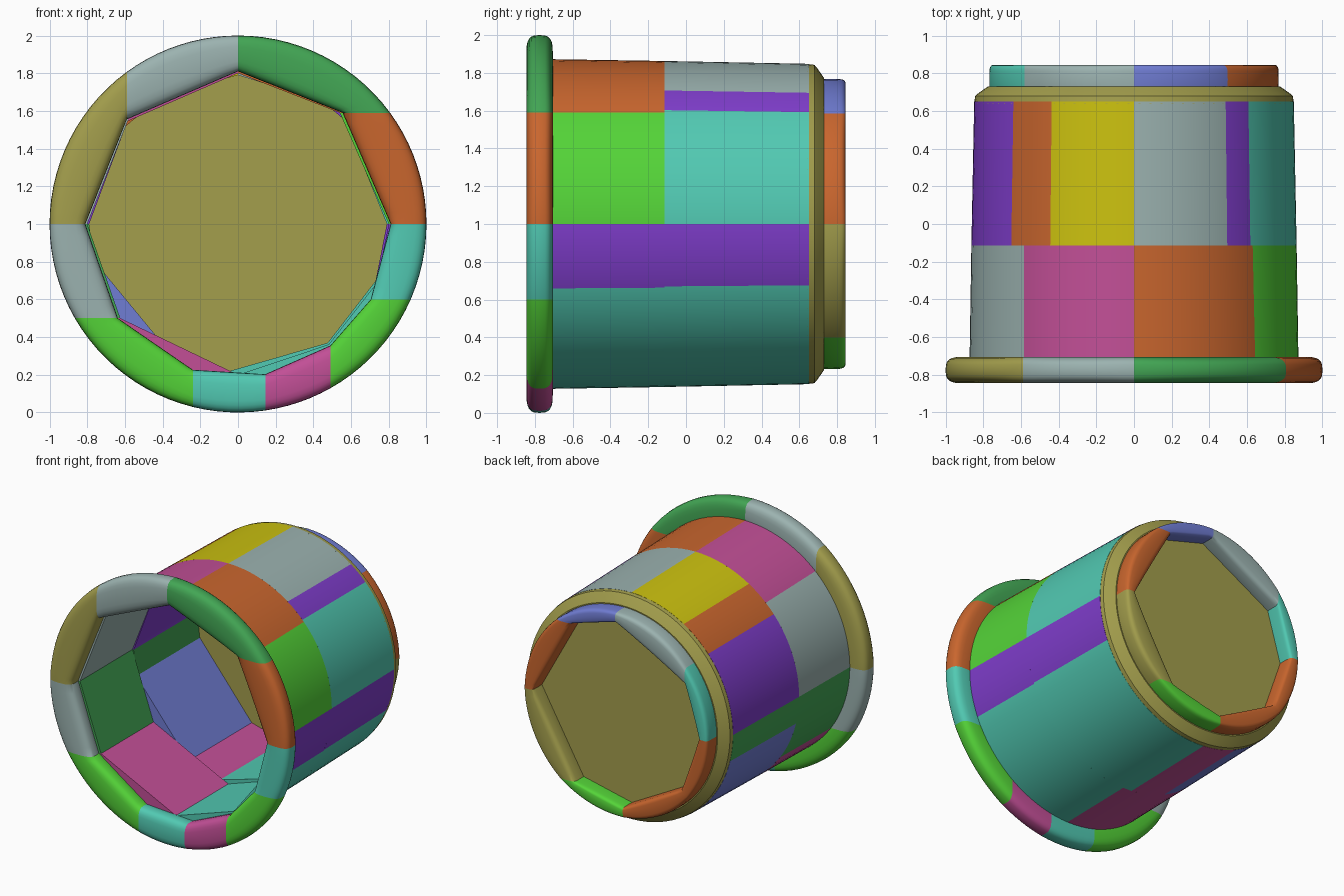
import bpy, bmesh, math

cube = bpy.data.objects.get("Cube")
if cube:
    bpy.data.objects.remove(cube, do_unlink=True)

COLOURS = {  # sRGB values, converted to linear below
    "yellow": (.80, .76, .06), "orange": (.79, .40, .18), "lime": (.33, .83, .22),
    "teal": (.32, .79, .70), "purple": (.50, .24, .80), "olive": (.64, .62, .30),
    "grey": (.61, .70, .69), "pink": (.76, .31, .59), "blue": (.44, .49, .83),
    "green": (.26, .65, .33),
}
MATS = {}
for name, rgb in COLOURS.items():
    lin = [((c + .055) / 1.055) ** 2.4 for c in rgb] + [1.0]
    m = bpy.data.materials.new(name)
    m.use_nodes = True
    m.diffuse_color = lin
    bsdf = m.node_tree.nodes["Principled BSDF"]
    bsdf.inputs["Base Color"].default_value = lin
    bsdf.inputs["Roughness"].default_value = .6
    MATS[name] = m


def cut_angle(cut, r):
    """Angle where a block boundary meets radius r; boundaries are upright,
    level or radial."""
    kind, v = cut
    if kind == "deg" or r < .1:
        a = math.radians(v)
    elif kind == "top":
        a = math.acos(v / r)
    elif kind == "bottom":
        a = -math.acos(v / r)
    elif kind == "right":
        a = math.asin(v / r)
    else:  # left
        a = math.pi - math.asin(v / r)
    return a % math.tau


def ring(name, profile, blocks):
    """Ring about the y axis. profile: closed loop of (radius, y, roundness),
    roundness 1 follows the circle, 0 a straight chord across the block.
    blocks: (starting cut, colour), counter-clockwise."""
    bm = bmesh.new()
    names = sorted({c for _, c in blocks})
    for i, (start, colour) in enumerate(blocks):
        end = blocks[(i + 1) % len(blocks)][0]
        spans = []
        for r, _, _ in profile:
            a, b = cut_angle(start, r), cut_angle(end, r)
            spans.append((a, b if b > a + 1e-4 else b + math.tau))
        steps = max(3, math.ceil((spans[0][1] - spans[0][0]) / math.radians(4)))
        rows = []
        for s in range(steps + 1):
            t = s / steps
            row = []
            for (r, y, w), (a, b) in zip(profile, spans):
                g = a + (b - a) * t
                x = w * math.cos(g) + (1 - w) * (math.cos(a) * (1 - t) + math.cos(b) * t)
                z = w * math.sin(g) + (1 - w) * (math.sin(a) * (1 - t) + math.sin(b) * t)
                row.append(bm.verts.new((r * x, y, 1 + r * z)))
            rows.append(row)
        n = len(profile)
        for p, q in zip(rows, rows[1:]):
            for k in range(n):
                f = bm.faces.new((p[k], p[(k + 1) % n], q[(k + 1) % n], q[k]))
                f.material_index = names.index(colour)
    bmesh.ops.remove_doubles(bm, verts=bm.verts, dist=1e-4)
    bmesh.ops.recalc_face_normals(bm, faces=bm.faces)
    me = bpy.data.meshes.new(name)
    bm.to_mesh(me)
    bm.free()
    for c in names:
        me.materials.append(MATS[c])
    ob = bpy.data.objects.new(name, me)
    bpy.context.collection.objects.link(ob)
    bpy.ops.object.select_all(action="DESELECT")
    ob.select_set(True)
    bpy.context.view_layer.objects.active = ob
    bpy.ops.object.shade_smooth_by_angle(angle=math.radians(32))
    return ob


def rounded(r0, r1, y0, y1, power, n=24):
    """Rounded-box cross-section, straight inside and circular outside."""
    pts = []
    for i in range(n):
        a = math.tau * i / n
        c, s = [math.copysign(abs(v) ** power, v) if abs(v) > 1e-6 else 0
                for v in (math.cos(a), math.sin(a))]
        pts.append(((r0 + r1) / 2 + (r1 - r0) / 2 * c,
                    (y0 + y1) / 2 + (y1 - y0) / 2 * s, (c + 1) / 2))
    return pts


def wall(r_in, r_front, r_back, y0, y1):
    return [(r_in, y0, 0), (r_front, y0, 1), (r_back, y1, 1), (r_in, y1, 0)]


def deg(v):
    return ("deg", v)


# Thick lip around the open front
ring("rim", rounded(.81, 1.0, -.845, -.705, .65), [
    (deg(0), "orange"), (("right", .59), "green"), (deg(90), "grey"),
    (("top", -.59), "olive"), (deg(180), "grey"), (("left", -.5), "lime"),
    (("bottom", -.24), "teal"), (("bottom", .145), "pink"),
    (("bottom", .49), "lime"), (("right", -.4), "teal")])

# Front half of the wall
ring("front_wall", wall(.80, .873, .863, -.74, -.115), [
    (deg(0), "lime"), (("right", .59), "orange"), (deg(90), "pink"),
    (("top", -.585), "grey"), (deg(180), "green"), (("left", -.5), "pink"),
    (deg(270), "teal"), (deg(307), "teal"), (deg(337), "purple")])

# Back half of the wall
ring("back_wall", wall(.79, .863, .848, -.115, .65), [
    (deg(0), "teal"), (deg(44.3), "purple"), (deg(55), "grey"),
    (deg(90), "yellow"), (deg(121), "orange"), (deg(139), "purple"),
    (deg(180), "green"), (deg(194), "blue"), (deg(245), "pink"),
    (deg(265), "teal"), (deg(307), "teal"), (deg(337.5), "purple")])

# Solid floor plate with a bevelled back edge
ring("floor", [(0, .64, 1), (.848, .64, 1), (.843, .68, 1), (.825, .695, 1),
               (.775, .73, 1), (0, .73, 1)],
     [(deg(0), "olive"), (deg(180), "olive")])

# Raised foot behind the floor
ring("foot_ring", rounded(.69, .768, .69, .845, .45), [
    (deg(0), "orange"), (("right", .585), "blue"), (deg(90), "grey"),
    (("top", -.58), "teal"), (deg(180), "orange"), (deg(218), "orange"),
    (deg(265), "lime"), (("right", -.6), "olive")])
